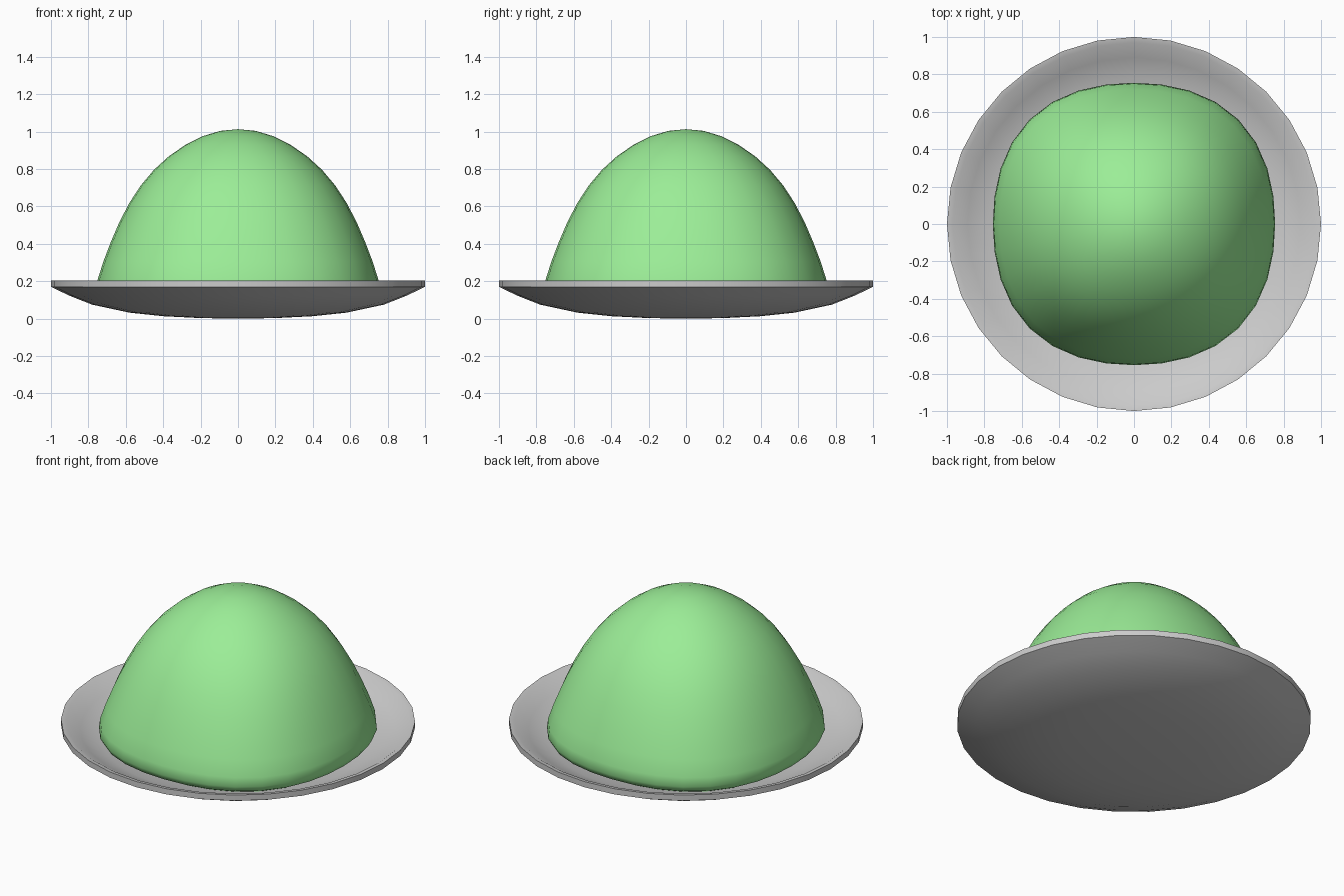
import bpy, bmesh, math

if "Cube" in bpy.data.objects:
    bpy.data.objects.remove(bpy.data.objects["Cube"])

SEGMENTS = 32

def lathe(name, profile, square=lambda z: 0.0, angle=50):
    """Spin (radius, z) points round z; square(z) bulges the four diagonals."""
    bm = bmesh.new()
    rings = []
    for r, z in profile:
        if r == 0:
            rings.append([bm.verts.new((0, 0, z))] * SEGMENTS)
            continue
        ring = []
        for i in range(SEGMENTS):
            a = 2 * math.pi * i / SEGMENTS
            rr = r * (1 + square(z) * (1 - math.cos(4 * a)) / 2)
            ring.append(bm.verts.new((rr * math.cos(a), rr * math.sin(a), z)))
        rings.append(ring)
    for low, high in zip(rings, rings[1:]):
        for i in range(SEGMENTS):
            j = (i + 1) % SEGMENTS
            quad = list(dict.fromkeys([low[i], low[j], high[j], high[i]]))
            bm.faces.new(quad)
    bmesh.ops.recalc_face_normals(bm, faces=bm.faces)
    mesh = bpy.data.meshes.new(name)
    bm.to_mesh(mesh)
    bm.free()
    obj = bpy.data.objects.new(name, mesh)
    bpy.context.collection.objects.link(obj)
    bpy.ops.object.select_all(action='DESELECT')
    obj.select_set(True)
    bpy.context.view_layer.objects.active = obj
    bpy.ops.object.shade_smooth_by_angle(angle=math.radians(angle))
    return obj

# Shallow saucer: underside, thin rim, inner bowl
lathe("plate", [
    (0, 0), (0.2, 0.003), (0.4, 0.013), (0.58, 0.032), (0.78, 0.075),
    (0.9, 0.122), (1.0, 0.17), (1.0, 0.205), (0.97, 0.2),
    (0.89, 0.15), (0.78, 0.108), (0.58, 0.065), (0.4, 0.045), (0, 0.035)])

# Jelly dome: slightly square in plan near the base, rounded underneath
dome = lathe("jelly_dome", [
    (0, 0.06), (0.4, 0.065), (0.6, 0.078), (0.69, 0.095), (0.735, 0.12),
    (0.755, 0.155), (0.75, 0.21), (0.72, 0.305), (0.68, 0.41), (0.635, 0.515),
    (0.58, 0.62), (0.52, 0.712), (0.45, 0.795), (0.37, 0.868), (0.28, 0.93),
    (0.19, 0.975), (0.095, 1.004), (0, 1.013)],
    square=lambda z: 0.05 * max(0.0, 1 - z) ** 0.5, angle=80)

green = bpy.data.materials.new("jelly_green")
green.diffuse_color = (0.33, 0.85, 0.31, 1)
green.use_nodes = True
green.node_tree.nodes["Principled BSDF"].inputs["Base Color"].default_value = green.diffuse_color
dome.data.materials.append(green)
